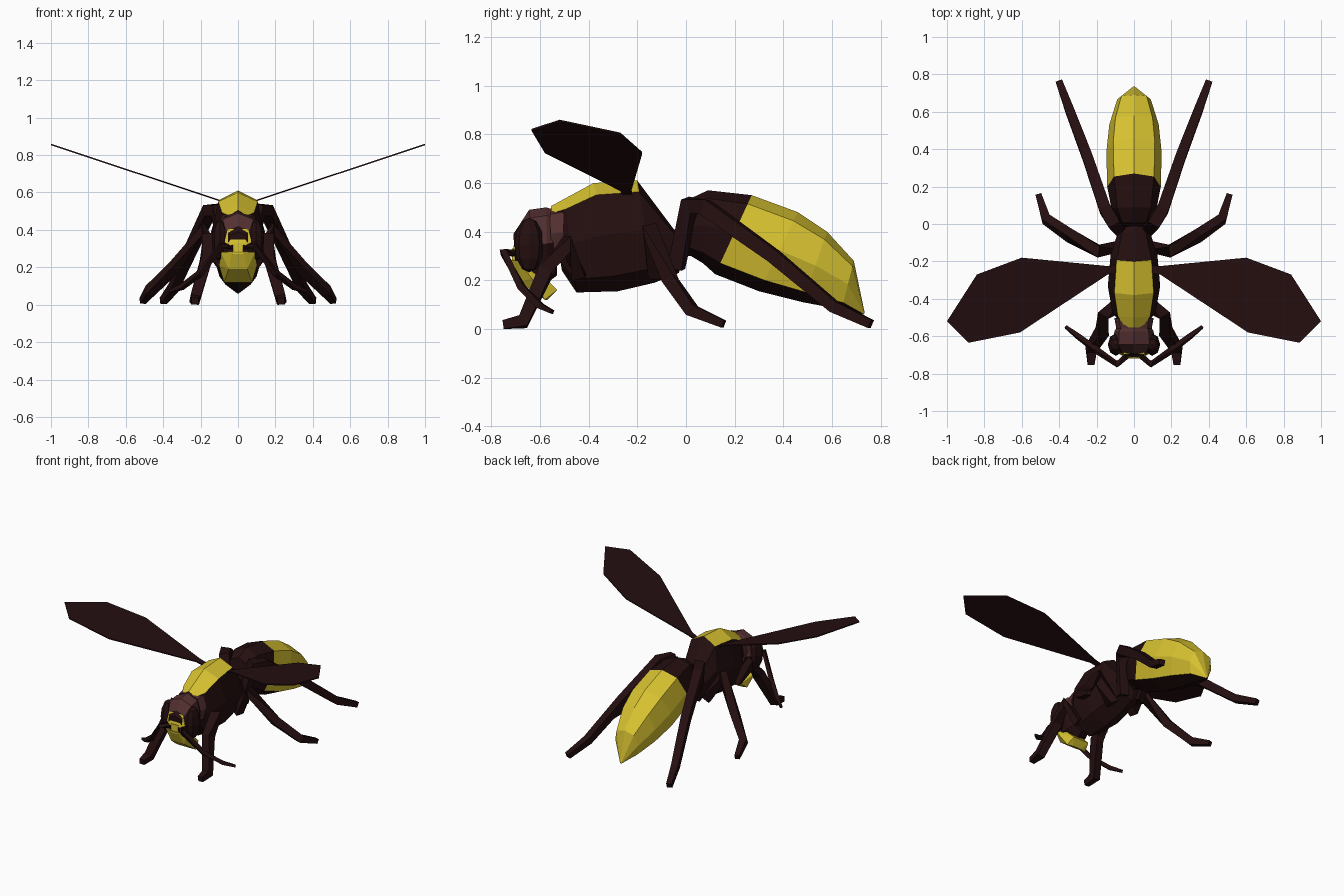
import bpy, bmesh
from mathutils import Vector

if "Cube" in bpy.data.objects:
    bpy.data.objects.remove(bpy.data.objects["Cube"])


def material(name, rgb):
    m = bpy.data.materials.new(name)
    m.diffuse_color = (*rgb, 1)
    m.use_nodes = True
    m.node_tree.nodes["Principled BSDF"].inputs["Base Color"].default_value = m.diffuse_color
    return m


DARK = material("dark brown", (0.018, 0.0045, 0.005))
YELLOW = material("yellow", (0.68, 0.54, 0.03))
RED = material("reddish brown", (0.088, 0.029, 0.030))


def finish(name, bm, mats, mirror=False):
    bmesh.ops.recalc_face_normals(bm, faces=bm.faces[:])
    me = bpy.data.meshes.new(name)
    bm.to_mesh(me)
    bm.free()
    for m in mats:
        me.materials.append(m)
    ob = bpy.data.objects.new(name, me)
    bpy.context.collection.objects.link(ob)
    if mirror:
        ob.modifiers.new("mirror", 'MIRROR').use_mirror_merge = False
    return ob


# Eight-sided cross-section: (fraction across, fraction down from the ridge)
RING = [(0, 0), (.75, .11), (1, .48), (.75, .86), (0, 1),
        (-.75, .86), (-1, .48), (-.75, .11)]


def loft(name, sections, mats, rule):
    """sections: top y, top z, bottom y, bottom z, half width.
    rule(span, row) gives the material; row 0 is the top, 3 the belly."""
    bm = bmesh.new()
    rings = []
    for ty, tz, by, bz, w in sections:
        rings.append([bm.verts.new((w * a, ty + (by - ty) * t, tz + (bz - tz) * t))
                      for a, t in RING])
    for s in range(len(rings) - 1):
        for k in range(8):
            j = (k + 1) % 8
            f = bm.faces.new((rings[s][k], rings[s][j], rings[s + 1][j], rings[s + 1][k]))
            f.material_index = rule(s, min(k, 7 - k))
    bm.faces.new(rings[0])
    bm.faces.new(rings[-1])
    return finish(name, bm, mats)


def hull(name, half_points, mat):
    """Convex solid from points on one side, reflected over x = 0."""
    bm = bmesh.new()
    for x, y, z in half_points:
        for s in (1, -1):
            bm.verts.new((s * x, y, z))
    bmesh.ops.convex_hull(bm, input=bm.verts[:])
    return finish(name, bm, [mat])


def limb(name, points, radii):
    """Square tube along a path, mirrored to the other side."""
    bm = bmesh.new()
    pts = [Vector(p) for p in points]
    rings = []
    for i, p in enumerate(pts):
        a = (p - pts[i - 1]).normalized() if i else Vector()
        b = (pts[i + 1] - p).normalized() if i < len(pts) - 1 else Vector()
        t = (a + b).normalized()
        side = Vector((1, -.25, 0))
        side = (side - t * side.dot(t)).normalized()
        up = t.cross(side)
        r = radii[i]
        rings.append([bm.verts.new(p + side * u * r + up * v * r)
                      for u, v in ((1, 1), (-1, 1), (-1, -1), (1, -1))])
    for r0, r1 in zip(rings, rings[1:]):
        for k in range(4):
            j = (k + 1) % 4
            bm.faces.new((r0[k], r0[j], r1[j], r1[k]))
    bm.faces.new(rings[0])
    bm.faces.new(rings[-1])
    return finish(name, bm, [DARK], True)


# Abdomen: dark front, yellow rear with a dark belly strip
loft("abdomen", [(-.01, .40, -.03, .30, .04), (.005, .53, .02, .30, .085),
                 (.09, .57, .07, .27, .12), (.27, .55, .12, .225, .143),
                 (.46, .48, .30, .155, .148), (.58, .40, .48, .11, .132),
                 (.69, .28, .64, .08, .09), (.735, .065, .73, .06, .006)],
     [DARK, YELLOW], lambda s, row: int(s > 2 and row < 3))

# Thorax: dark with a yellow back
loft("thorax", [(-.555, .505, -.51, .24, .065), (-.50, .535, -.45, .15, .115),
                (-.38, .60, -.28, .155, .14), (-.20, .61, -.13, .19, .125),
                (-.05, .41, -.03, .23, .085), (.01, .39, .0, .30, .04)],
     [DARK, YELLOW], lambda s, row: int(s < 3 and row == 0))

# Neck collar
loft("collar", [(-.56, .495, -.555, .28, .095), (-.505, .505, -.50, .28, .105)],
     [DARK, RED], lambda s, row: int(row < 3))

# Head: reddish crown, dark underside
loft("head", [(-.53, .485, -.53, .22, .075), (-.575, .50, -.57, .19, .105),
              (-.645, .49, -.63, .18, .11), (-.69, .42, -.68, .20, .085),
              (-.71, .39, -.70, .25, .055)],
     [DARK, RED], lambda s, row: int(row < 2 and s < 3))

# Yellow face
hull("forehead_plate", [(.055, -.695, .405), (.072, -.70, .335), (.03, -.715, .31),
                        (.055, -.67, .40), (.07, -.67, .33)], YELLOW)
hull("nose_bridge", [(.028, -.716, .33), (.028, -.716, .27), (.028, -.68, .33),
                     (.028, -.68, .27)], YELLOW)
hull("jaw", [(.03, -.72, .285), (.09, -.69, .28), (.102, -.635, .21),
             (.075, -.58, .12), (.035, -.57, .12), (.06, -.53, .16),
             (.07, -.64, .27), (.05, -.68, .19)], YELLOW)

# Eyes
bm = bmesh.new()
bmesh.ops.create_uvsphere(bm, u_segments=8, v_segments=6, radius=1)
for v in bm.verts:
    v.co = Vector((.097 + .043 * v.co.x, -.645 + .06 * v.co.y, .345 + .112 * v.co.z))
finish("eyes", bm, [DARK], True)

# Wings: one flat outline given in top view, tilted upward and thickened
bm = bmesh.new()
outline = [(.08, -.22), (.14, -.225), (.60, -.18), (.84, -.27), (1, -.52),
           (.885, -.635), (.61, -.58), (.14, -.27), (.08, -.26)]
face = bm.faces.new([bm.verts.new((x, y, .555 + (x - .08) * .332)) for x, y in outline])
ext = bmesh.ops.extrude_face_region(bm, geom=[face])
for v in ext["geom"]:
    if isinstance(v, bmesh.types.BMVert):
        v.co.z -= .008
if not any(len(e.link_faces) == 1 for e in bm.edges):
    pass
else:
    bmesh.ops.holes_fill(bm, edges=bm.edges[:])
finish("wings", bm, [DARK], True)

# Legs
limb("front_legs", [(.09, -.44, .22), (.165, -.49, .35), (.17, -.575, .24),
                    (.23, -.67, .03), (.23, -.752, .018)],
     [.03, .032, .03, .027, .018])
limb("middle_legs", [(.08, -.12, .22), (.19, -.145, .40), (.34, -.065, .20),
                     (.47, .025, .075), (.51, .155, .02)],
     [.03, .03, .027, .025, .016])
limb("hind_legs", [(.06, -.04, .25), (.11, .015, .51), (.155, .08, .50),
                   (.25, .36, .30), (.345, .61, .09), (.40, .76, .02)],
     [.03, .034, .032, .028, .024, .018])

# Antennae
limb("antennae", [(.02, -.69, .31), (.09, -.75, .315), (.20, -.675, .17),
                  (.30, -.60, .095), (.365, -.55, .07)],
     [.014, .014, .014, .013, .008])
